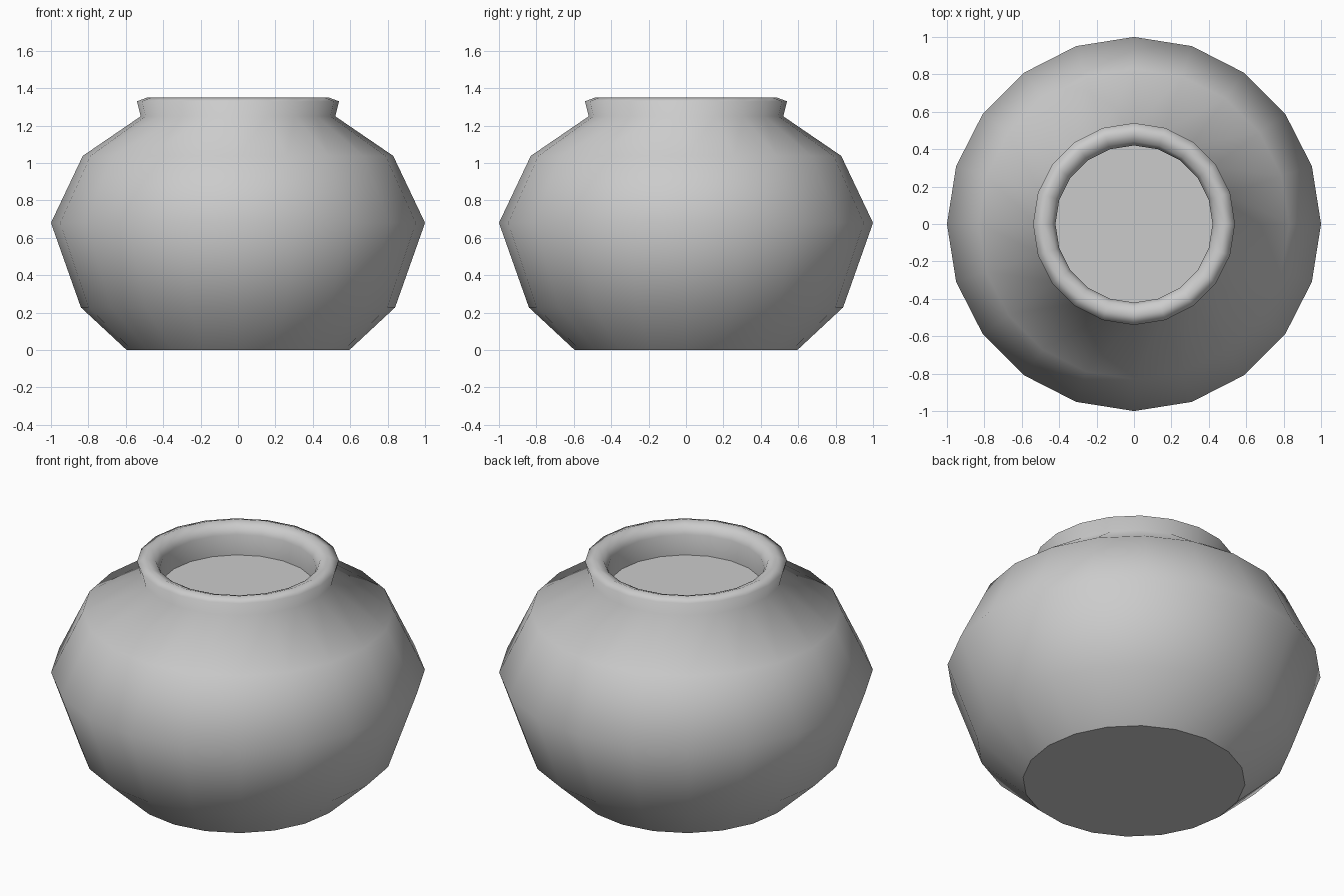
import bpy, bmesh, math

if "Cube" in bpy.data.objects:
    bpy.data.objects.remove(bpy.data.objects["Cube"])

SIDES = 20

# one flat grey for the whole pot
grey = bpy.data.materials.new("pot grey")
grey.diffuse_color = (0.6, 0.6, 0.6, 1)
grey.use_nodes = True
grey.node_tree.nodes["Principled BSDF"].inputs["Base Color"].default_value = grey.diffuse_color

# outline (radius, height): base, belly, shoulder, neck, lip, mouth wall
profile = [(0.595, 0.0), (0.84, 0.228), (1.0, 0.68), (0.83, 1.038),
           (0.52, 1.25), (0.54, 1.33), (0.487, 1.35), (0.44, 1.332),
           (0.42, 1.29), (0.42, 1.17)]

bm = bmesh.new()
rings = []
for r, z in profile:
    rings.append([bm.verts.new((r * math.cos(2 * math.pi * i / SIDES),
                                r * math.sin(2 * math.pi * i / SIDES), z))
                  for i in range(SIDES)])

# smooth walls between neighbouring rings
for low, high in zip(rings, rings[1:]):
    for i in range(SIDES):
        j = (i + 1) % SIDES
        bm.faces.new((low[i], low[j], high[j], high[i])).smooth = True

# flat base and flat disc closing the mouth, with crisp borders
for cap in (bm.faces.new(rings[0][::-1]), bm.faces.new(rings[-1])):
    for e in cap.edges:
        e.smooth = False

mesh = bpy.data.meshes.new("pot")
bm.to_mesh(mesh)
bm.free()
mesh.materials.append(grey)
pot = bpy.data.objects.new("pot", mesh)
bpy.context.collection.objects.link(pot)
